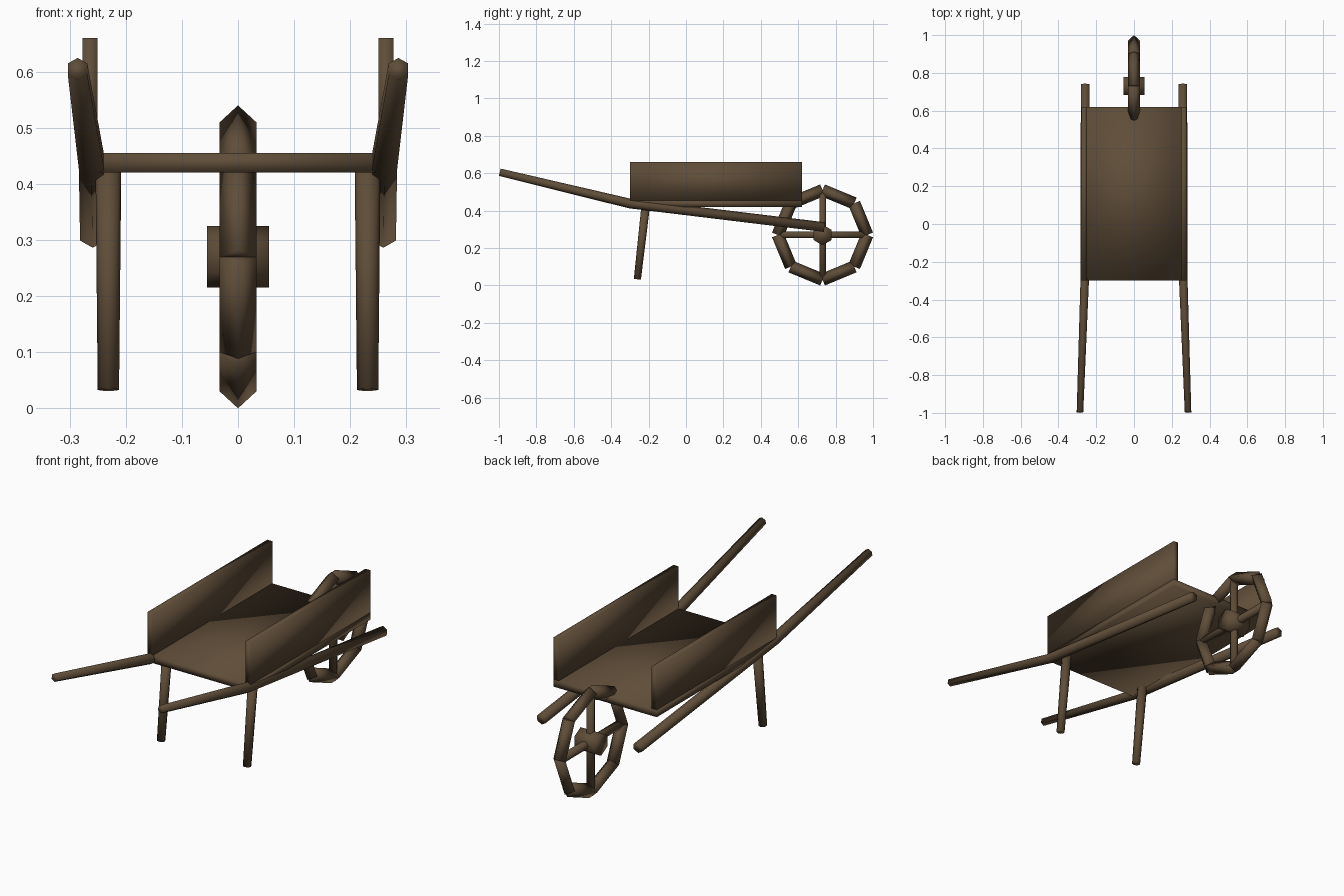
import bpy
import math
from mathutils import Vector, Matrix

cube = bpy.data.objects.get("Cube")
if cube:
    bpy.data.objects.remove(cube, do_unlink=True)

wood = bpy.data.materials.new("dark_brown_wood")
wood.use_nodes = True
COLOUR = (0.115, 0.074, 0.040, 1)
wood.diffuse_color = COLOUR
wood.node_tree.nodes["Principled BSDF"].inputs["Base Color"].default_value = COLOUR


def finish(name, verts, faces):
    mesh = bpy.data.meshes.new(name)
    mesh.from_pydata(verts, [], faces)
    mesh.materials.append(wood)
    mesh.shade_smooth()
    obj = bpy.data.objects.new(name, mesh)
    bpy.context.collection.objects.link(obj)
    return obj


def board(name, low, high):
    """Rectangular plank between two corners."""
    verts = [(x, y, z) for x in (low[0], high[0])
             for y in (low[1], high[1]) for z in (low[2], high[2])]
    faces = [(0, 1, 3, 2), (4, 6, 7, 5), (0, 4, 5, 1),
             (2, 3, 7, 6), (0, 2, 6, 4), (1, 5, 7, 3)]
    return finish(name, verts, faces)


def pole(name, path, radii, sides, up):
    """Tapered prism along a path, with one ridge pointing towards 'up'."""
    path = [Vector(p) for p in path]
    verts, faces = [], []
    for i, (p, r) in enumerate(zip(path, radii)):
        along = (path[min(i + 1, len(path) - 1)] - path[max(i - 1, 0)]).normalized()
        ridge = Vector(up)
        ridge = (ridge - along * ridge.dot(along)).normalized()
        across = along.cross(ridge)
        for k in range(sides):
            a = math.tau * k / sides
            verts.append(p + r * (math.cos(a) * ridge + math.sin(a) * across))
    for i in range(len(path) - 1):
        for k in range(sides):
            a, b = i * sides + k, i * sides + (k + 1) % sides
            faces.append((a, b, b + sides, a + sides))
    faces.append(tuple(reversed(range(sides))))
    faces.append(tuple(range(len(verts) - sides, len(verts))))
    return finish(name, verts, faces)


# Tray
board("tray_floor", (-0.277, -0.30, 0.42), (0.277, 0.62, 0.455))

# Side boards, handles and legs, mirrored
for side, s in (("left", 1), ("right", -1)):
    x0, x1 = sorted((0.25 * s, 0.277 * s))
    board(side + "_side_board", (x0, -0.30, 0.455), (x1, 0.62, 0.66))
    pole(side + "_handle",
         [(0.286 * s, -0.995, 0.605), (0.261 * s, -0.30, 0.438), (0.259 * s, 0.74, 0.312)],
         [0.020, 0.026, 0.026], 6, (0, 0, 1))
    pole(side + "_leg", [(0.231 * s, -0.26, 0.033), (0.231 * s, -0.215, 0.43)],
         [0.019, 0.023], 8, (0, 1, 0))

# Wheel rim of eight separate diamond-section pieces
centre = Vector((0, 0.73, 0.27))
RIM = 0.2395


def on_wheel(angle, radius):
    return centre + Vector((0, math.cos(angle), math.sin(angle))) * radius


for i in range(8):
    a, b = math.tau * i / 8, math.tau * (i + 1) / 8
    pole("rim_piece_%d" % (i + 1), [on_wheel(a, RIM), on_wheel(b, RIM)],
         [0.033, 0.033], 4, on_wheel((a + b) / 2, 1) - centre)

# Spokes and hub
for name, a in (("level_spoke", 0), ("upright_spoke", math.pi / 2)):
    pole(name, [on_wheel(a, -RIM), on_wheel(a, RIM)], [0.02, 0.02], 6, (1, 0, 0))
pole("hub", [(-0.055, 0.73, 0.27), (0.055, 0.73, 0.27)], [0.055, 0.055], 6, (0, 0, 1))
